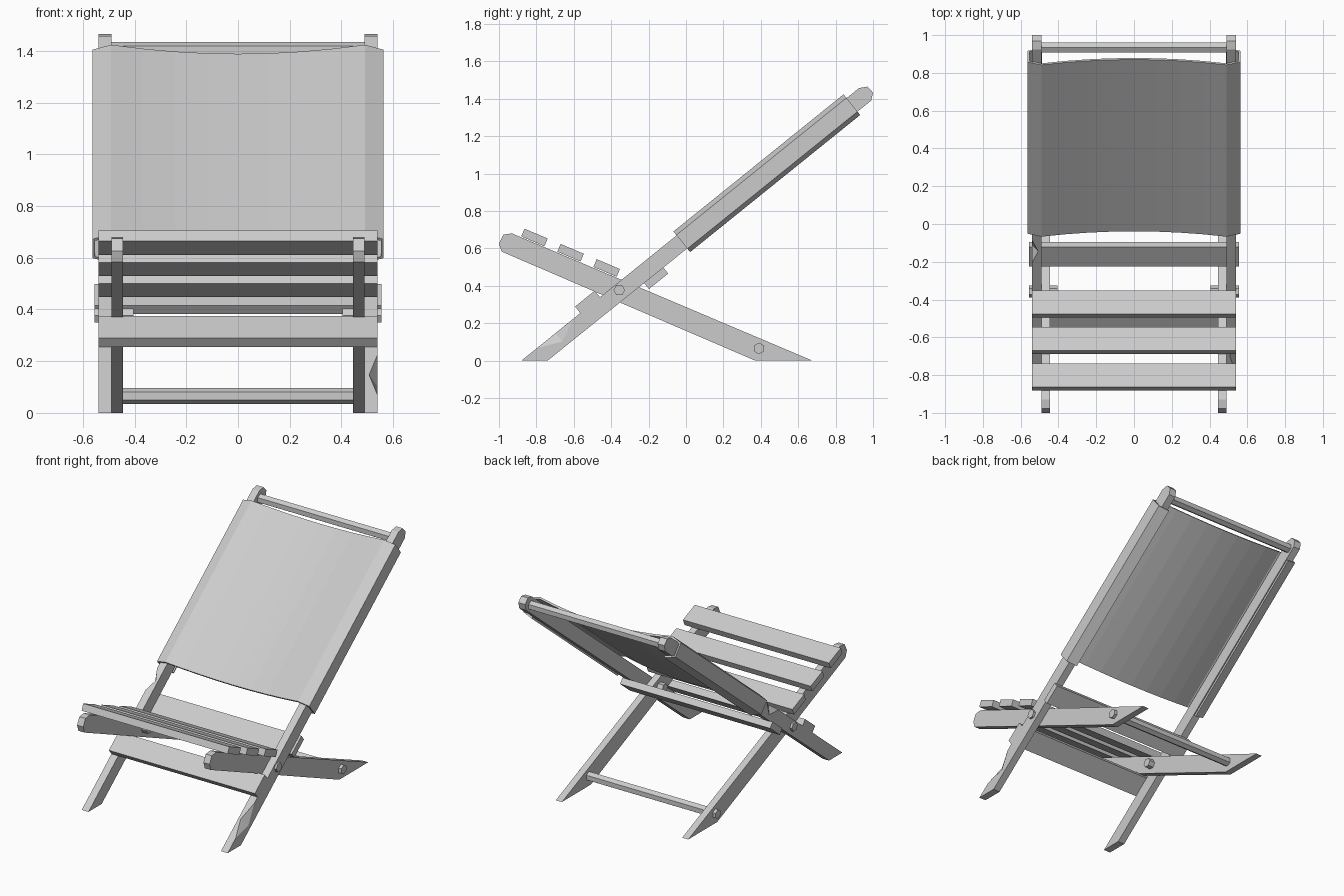
import bpy
import bmesh
import math
from mathutils import Matrix, Vector

if "Cube" in bpy.data.objects:
    bpy.data.objects.remove(bpy.data.objects["Cube"], do_unlink=True)

grey = bpy.data.materials.new("plain_grey")
grey.use_nodes = True
grey.diffuse_color = (0.6, 0.6, 0.6, 1)
grey.node_tree.nodes["Principled BSDF"].inputs["Base Color"].default_value = (0.6, 0.6, 0.6, 1)

BACK = math.atan(0.806)        # lean of the back frame
SEAT = -math.atan(0.424)       # slope of the seat frame
FOOT = Vector((-0.81, 0))      # middle of the back rail at the ground


def finish(name, bm):
    bmesh.ops.recalc_face_normals(bm, faces=bm.faces)
    mesh = bpy.data.meshes.new(name)
    bm.to_mesh(mesh)
    bm.free()
    mesh.materials.append(grey)
    obj = bpy.data.objects.new(name, mesh)
    bpy.context.collection.objects.link(obj)
    return obj


def extrude_x(name, outline, x0, x1):
    """Solid from a side outline of (y, z) points, spanning x0 to x1."""
    bm = bmesh.new()
    face = bm.faces.new([bm.verts.new((x0, y, z)) for y, z in outline])
    ext = bmesh.ops.extrude_face_region(bm, geom=[face])["geom"]
    moved = [v for v in ext if isinstance(v, bmesh.types.BMVert)]
    bmesh.ops.translate(bm, verts=moved, vec=(x1 - x0, 0, 0))
    return finish(name, bm)


def along(origin, angle, s, n):
    """Side-plane point s along a sloping line and n off it."""
    c, k = math.cos(angle), math.sin(angle)
    return Vector((origin[0] + s * c - n * k, origin[1] + s * k + n * c))


def board(name, corner, angle, length, thick, half):
    outline = [along(corner, angle, s, n) for s, n in
               ((0, 0), (length, 0), (length, thick), (0, thick))]
    return extrude_x(name, outline, -half, half)


def dowel(name, y, z, x0, x1, turn):
    outline = [(y + 0.031 * math.cos(turn + i * math.pi / 3),
                z + 0.031 * math.sin(turn + i * math.pi / 3)) for i in range(6)]
    return extrude_x(name, outline, x0, x1)


def chip(obj, side, s, half_length):
    """Cut a faceted chip from the upper outer edge of a back rail."""
    y, z = along(FOOT, BACK, s, 0.044)
    bm = bmesh.new()
    bmesh.ops.create_uvsphere(bm, u_segments=4, v_segments=2, radius=1)
    bmesh.ops.scale(bm, verts=bm.verts, vec=(0.034, half_length, 0.06))
    bmesh.ops.rotate(bm, verts=bm.verts, matrix=Matrix.Rotation(BACK, 3, 'X'))
    bmesh.ops.translate(bm, verts=bm.verts, vec=(side * 0.541, y, z))
    cutter = finish("chip_cutter", bm)
    cutter.hide_render = True
    mod = obj.modifiers.new("chip", 'BOOLEAN')
    mod.operation = 'DIFFERENCE'
    mod.solver = 'EXACT'
    mod.object = cutter
    bpy.context.view_layer.update()
    graph = bpy.context.evaluated_depsgraph_get()
    cut = bpy.data.meshes.new_from_object(obj.evaluated_get(graph))
    obj.modifiers.clear()
    obj.data = cut
    bpy.data.objects.remove(cutter, do_unlink=True)


# Side rails with rounded tips, and the pivot bolts
back_outline = [(-0.88, 0), (-0.74, 0), (0.99, 1.39), (1.0, 1.433),
                (0.97, 1.465), (0.925, 1.457)]
seat_outline = [(0.37, 0), (0.676, 0), (-0.93, 0.68), (-0.976, 0.674),
                (-1.0, 0.626), (-0.986, 0.583)]
for side, label in ((1, "left"), (-1, "right")):
    rail = extrude_x(label + "_back_rail", back_outline, side * 0.49, side * 0.54)
    if side > 0:
        chip(rail, side, 0.18, 0.13)
    else:
        chip(rail, side, 0.89, 0.08)
    extrude_x(label + "_seat_rail", seat_outline, side * 0.445, side * 0.49)
    dowel(label + "_pivot_bolt", -0.357, 0.377, side * 0.405, side * 0.555, 0)

# Seat slats
for i in range(3):
    board("seat_slat_%d" % (i + 1), (-0.881 + i * 0.193, 0.664 - i * 0.0815),
          SEAT, 0.135, 0.045, 0.54)

# Cross boards on the back frame
board("front_cross_board", (-0.565, 0.254), BACK, 0.135, 0.045, 0.54)
board("rear_cross_board", (-0.225, 0.416), BACK, 0.132, -0.043, 0.555)

# Cross dowels
dowel("rear_dowel", 0.39, 0.065, -0.51, 0.51, math.pi / 6)
dowel("top_dowel", 0.935, 1.403, -0.5, 0.5, math.pi / 6)

# Sagging fabric back, wrapped around both rails
hem = [(0.49, -0.064), (0.558, -0.043), (0.558, 0.043)]
sag = [(x, 0.02 + 0.045 * (x / 0.49) ** 2)
       for x in (0.49 * (1 - i / 4) for i in range(9))]
section = hem + sag + [(-x, n) for x, n in reversed(hem)]
bm = bmesh.new()
rows = []
for s in (1.012, 2.18):
    row = []
    for x, n in section:
        y, z = along(FOOT, BACK, s, n)
        row.append(bm.verts.new((x, y, z)))
    rows.append(row)
for i in range(len(section) - 1):
    bm.faces.new((rows[0][i], rows[0][i + 1], rows[1][i + 1], rows[1][i]))
fabric = finish("fabric_back", bm)
thick = fabric.modifiers.new("thickness", 'SOLIDIFY')
thick.thickness = 0.013
thick.offset = 0
